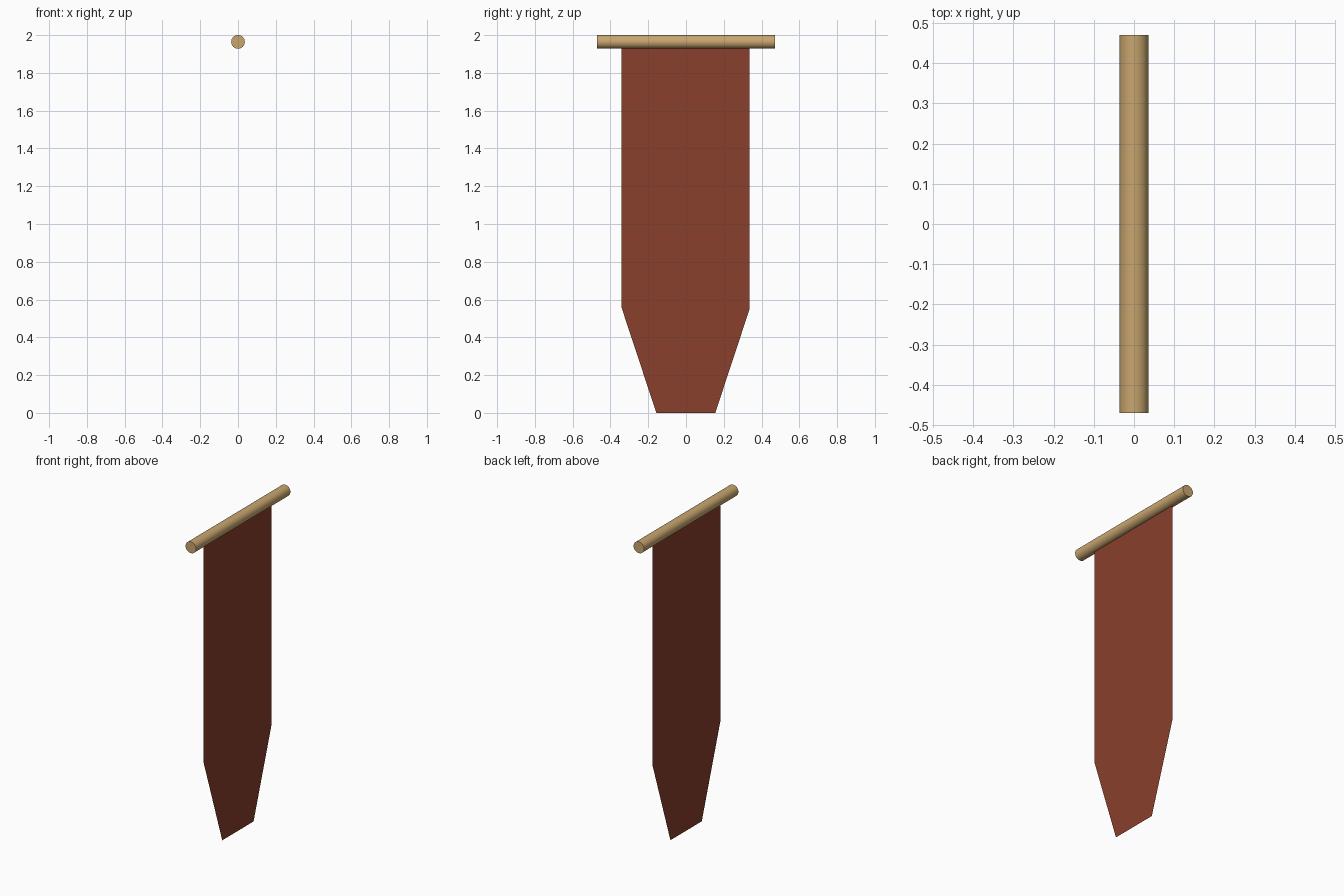
import bpy, bmesh, math

if "Cube" in bpy.data.objects:
    bpy.data.objects.remove(bpy.data.objects["Cube"])

ROD_R, ROD_LEN, ROD_Z = 0.036, 0.94, 1.964


def material(name, color):
    m = bpy.data.materials.new(name)
    m.diffuse_color = (*color, 1.0)
    m.use_nodes = True
    m.node_tree.nodes["Principled BSDF"].inputs["Base Color"].default_value = m.diffuse_color
    return m


# Wooden rod lying along y
bpy.ops.mesh.primitive_cylinder_add(vertices=32, radius=ROD_R, depth=ROD_LEN,
                                    location=(0, 0, ROD_Z),
                                    rotation=(math.pi / 2, 0, 0))
rod = bpy.context.object
rod.name = "hanging_rod"
rod.data.materials.append(material("wood", (0.58, 0.38, 0.16)))
bpy.ops.object.shade_smooth_by_angle(angle=math.radians(40))

# Single-sheet cloth with two pointed tails, facing +x: (y, z) outline
outline = [(-0.342, ROD_Z), (-0.342, 0.56), (-0.157, 0.0), (0.008, 0.535),
           (0.155, 0.0), (0.335, 0.545), (0.335, ROD_Z)]
bm = bmesh.new()
bm.faces.new([bm.verts.new((0, y, z)) for y, z in outline])
bmesh.ops.triangulate(bm, faces=bm.faces[:])
mesh = bpy.data.meshes.new("banner_cloth")
bm.to_mesh(mesh)
bm.free()
mesh.materials.append(material("red_cloth", (0.25, 0.05, 0.025)))
cloth = bpy.data.objects.new("banner_cloth", mesh)
bpy.context.collection.objects.link(cloth)
